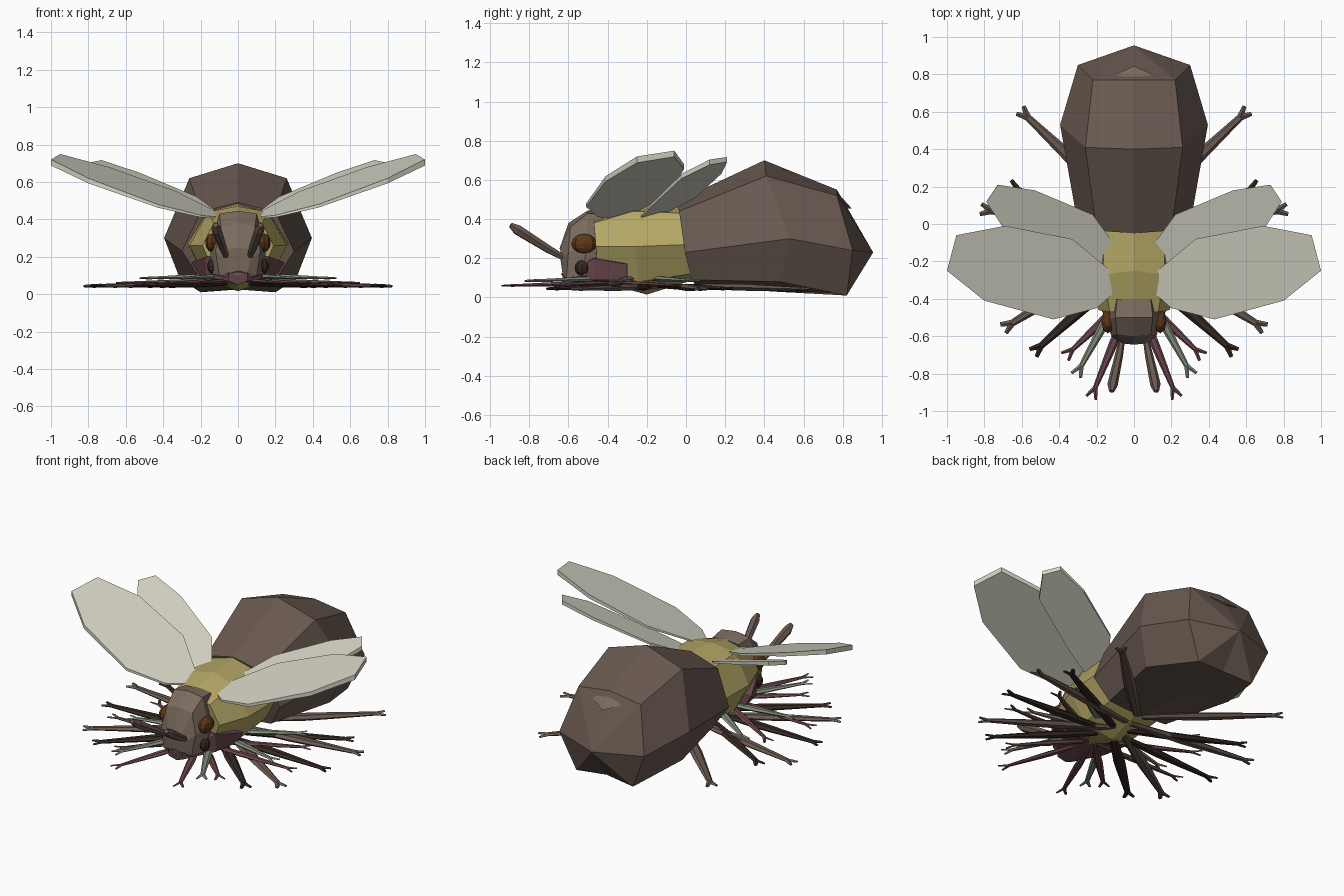
import bpy, bmesh, math
from mathutils import Vector


def material(name, rgb):
    m = bpy.data.materials.new(name)
    m.diffuse_color = (*rgb, 1)
    return m


BROWN = material("brown", (0.14, 0.10, 0.08))
TAN = material("tan", (0.20, 0.15, 0.115))
YELLOW = material("yellow", (0.45, 0.38, 0.13))
WING = material("wing", (0.66, 0.65, 0.55))
DARK = material("dark", (0.035, 0.022, 0.016))
MAROON = material("maroon", (0.15, 0.065, 0.075))
GREEN = material("green", (0.22, 0.26, 0.19))
AMBER = material("amber", (0.11, 0.04, 0.01))


def finish(name, bm, mat, mirror=False):
    bmesh.ops.recalc_face_normals(bm, faces=bm.faces[:])
    me = bpy.data.meshes.new(name)
    bm.to_mesh(me)
    bm.free()
    me.materials.append(mat)
    ob = bpy.data.objects.new(name, me)
    bpy.context.collection.objects.link(ob)
    if mirror:
        ob.modifiers.new("mirror", 'MIRROR').use_mirror_merge = False
    return ob


def skin(bm, rings):
    """Bridge closed rings of points; a one-point ring closes to a tip."""
    vs = [[bm.verts.new(p) for p in r] for r in rings]
    for a, b in zip(vs, vs[1:]):
        n = len(a)
        for i in range(n):
            j = (i + 1) % n
            if len(b) == 1:
                bm.faces.new((a[i], a[j], b[0]))
            else:
                bm.faces.new((a[i], a[j], b[j], b[i]))
    for end in (vs[0], vs[-1]):
        if len(end) > 2:
            bm.faces.new(end)


def body(name, halves, mat):
    """Loft rings given as half profiles from top centre to bottom centre."""
    bm = bmesh.new()
    skin(bm, [h + [(-x, y, z) for x, y, z in h[-2:0:-1]] for h in halves])
    return finish(name, bm, mat)


def tube(bm, points, radii, sides=6, flat=1.0):
    points = [Vector(p) for p in points]
    d = (points[-1] - points[0]).normalized()
    side = d.cross(Vector((0, 0, 1))).normalized()
    up = side.cross(d)
    skin(bm, [[p + r * (math.cos(a) * side + flat * math.sin(a) * up)
               for a in (2 * math.pi * k / sides for k in range(sides))]
              for p, r in zip(points, radii)])


# Abdomen
body("abdomen", [
    [(0, -0.05, 0.49), (0.20, -0.035, 0.44), (0.30, -0.005, 0.23), (0.21, 0.03, 0.09), (0, 0.05, 0.06)],
    [(0, 0.40, 0.70), (0.26, 0.41, 0.62), (0.395, 0.53, 0.30), (0.31, 0.48, 0.08), (0, 0.45, 0.03)],
    [(0, 0.77, 0.55), (0.22, 0.77, 0.52), (0.30, 0.85, 0.24), (0.20, 0.82, 0.01), (0, 0.80, 0.025)],
    [(0, 0.955, 0.23)]], BROWN)

# Small ridge at the back of the abdomen
body("tail_ridge", [
    [(0, 0.76, 0.55), (0.10, 0.80, 0.49), (0, 0.78, 0.45)],
    [(0, 0.845, 0.455)]], TAN)

# Thorax
body("thorax", [
    [(0, -0.48, 0.41), (0.13, -0.47, 0.38), (0.19, -0.46, 0.26), (0.13, -0.45, 0.12), (0, -0.44, 0.08)],
    [(0, -0.25, 0.47), (0.16, -0.27, 0.44), (0.26, -0.26, 0.26), (0.17, -0.24, 0.08), (0, -0.2, 0.015)],
    [(0, -0.03, 0.485), (0.17, -0.02, 0.43), (0.27, 0, 0.27), (0.18, 0.02, 0.12), (0, 0.04, 0.09)]], YELLOW)

# Head
body("head", [
    [(0, -0.40, 0.43), (0.09, -0.40, 0.42), (0.12, -0.42, 0.28), (0.12, -0.44, 0.13), (0, -0.44, 0.10)],
    [(0, -0.50, 0.445), (0.10, -0.50, 0.43), (0.145, -0.51, 0.27), (0.15, -0.52, 0.11), (0, -0.52, 0.07)],
    [(0, -0.60, 0.38), (0.09, -0.59, 0.36), (0.12, -0.60, 0.23), (0.10, -0.61, 0.10), (0, -0.61, 0.07)],
    [(0, -0.645, 0.25), (0.05, -0.64, 0.24), (0.07, -0.64, 0.19), (0.05, -0.63, 0.12), (0, -0.63, 0.10)]], TAN)

# Mouth and throat
body("throat", [
    [(0, -0.64, 0.12), (0.05, -0.63, 0.11), (0.05, -0.63, 0.07), (0, -0.62, 0.05)],
    [(0, -0.47, 0.21), (0.17, -0.47, 0.20), (0.17, -0.47, 0.09), (0, -0.48, 0.06)],
    [(0, -0.30, 0.18), (0.25, -0.30, 0.17), (0.20, -0.30, 0.09), (0, -0.29, 0.08)]], MAROON)


# Eyes
def eye(name, loc, size, mat):
    bm = bmesh.new()
    bmesh.ops.create_uvsphere(bm, u_segments=8, v_segments=6, radius=1)
    for v in bm.verts:
        v.co = Vector(a * s + l for a, s, l in zip(v.co, size, loc))
    finish(name, bm, mat, True)


eye("upper_eyes", (0.14, -0.52, 0.275), (0.035, 0.065, 0.05), AMBER)
eye("lower_eyes", (0.135, -0.53, 0.15), (0.03, 0.037, 0.04), DARK)

# Antennae
bm = bmesh.new()
tube(bm, [(0.06, -0.60, 0.19), (0.08, -0.70, 0.245), (0.115, -0.86, 0.345), (0.12, -0.895, 0.37)],
     [0.014, 0.022, 0.028, 0.014])
finish("antennae", bm, BROWN, True)


# Wings: flat outlines lying on a sloped plane z = a + bx + cy, thinning to the root
def wing(name, outline, a, b, c):
    bm = bmesh.new()
    tops = [(x, y, a + b * x + c * y) for x, y in outline]
    skin(bm, [tops, [(x, y, z - 0.006 - 0.026 * x) for x, y, z in tops]])
    finish(name, bm, WING, True)


wing("front_wings", [(0.10, -0.27), (0.33, -0.08), (0.69, -0.01), (0.95, -0.06), (1.0, -0.25),
                     (0.80, -0.41), (0.43, -0.51), (0.2, -0.45), (0.12, -0.38)], 0.466, 0.313, 0.237)
wing("rear_wings", [(0.09, -0.13), (0.22, 0.05), (0.53, 0.18), (0.73, 0.21), (0.79, 0.12),
                    (0.70, -0.02), (0.33, -0.18), (0.12, -0.25)], 0.443, 0.28, 0.33)


# Legs: flattened tapering sticks with a forked foot, fanned out in four sets
def legs(name, mat, z, r, spans):
    bm = bmesh.new()
    for hub, x, y in spans:
        s, e = Vector((0.02, hub, z + 0.015)), Vector((x, y, z))
        d = (e - s).normalized()
        n = Vector((-d.y, d.x, 0))
        e -= d * 0.05
        tube(bm, [s, s.lerp(e, 0.45), s.lerp(e, 0.6), e],
             [r * 0.6, r, r * 0.9, r * 0.5], flat=0.55)
        for k in (-1, 1):
            tube(bm, [e - d * 0.01, e + d * 0.05 + n * k * 0.028], [r * 0.5, r * 0.3], 4, 0.6)
    finish(name, bm, mat, True)


legs("brown_legs", BROWN, 0.043, 0.036, [(-0.14, 0.70, -0.56), (-0.05, 0.82, 0.08), (0.05, 0.61, 0.61)])
legs("dark_legs", DARK, 0.045, 0.034, [(-0.22, 0.54, -0.69), (-0.2, 0.79, -0.22), (-0.15, 0.67, 0.21)])
legs("maroon_legs", MAROON, 0.06, 0.024,
     [(-0.42, 0.23, -0.93), (-0.38, 0.37, -0.71), (-0.38, 0.65, -0.36), (-0.35, 0.55, -0.05)])
legs("green_legs", GREEN, 0.085, 0.026, [(-0.28, 0.31, -0.81), (-0.26, 0.52, -0.36), (-0.24, 0.45, 0.05)])
